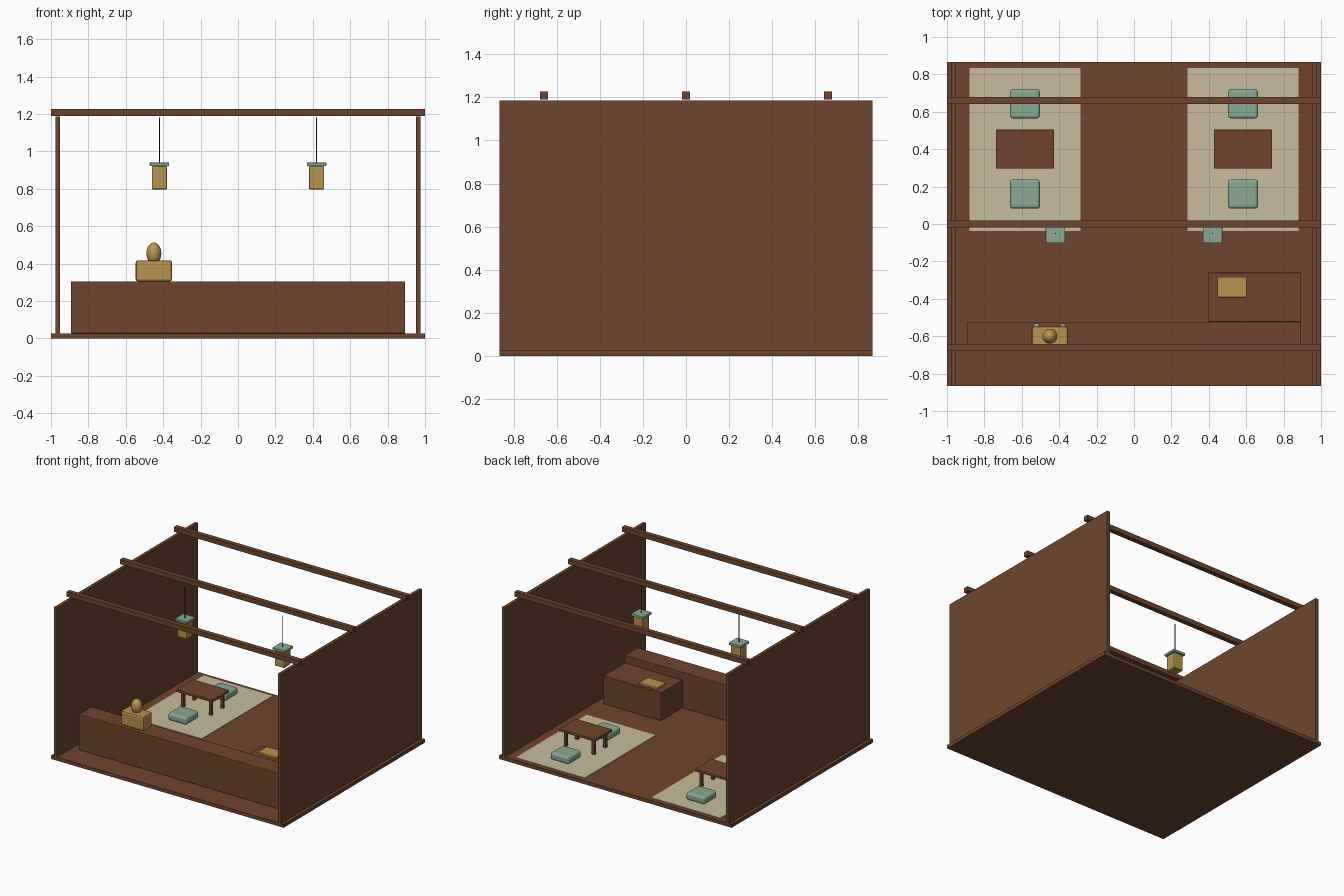
import bpy, bmesh, math

if "Cube" in bpy.data.objects:
    bpy.data.objects.remove(bpy.data.objects["Cube"])


def material(name, rgb):
    m = bpy.data.materials.new(name)
    m.diffuse_color = (*rgb, 1)
    m.use_nodes = True
    m.node_tree.nodes["Principled BSDF"].inputs["Base Color"].default_value = m.diffuse_color
    return m


WOOD = material("brown_wood", (0.156, 0.060, 0.026))
TAN = material("tan", (0.479, 0.292, 0.080))
GREEN = material("sage_green", (0.250, 0.402, 0.283))
STRAW = material("straw", (0.578, 0.503, 0.337))
DARK = material("dark_cord", (0.03, 0.015, 0.01))


def box(name, x, y, z, mat, bevel=0, segments=2):
    """Box from (min, max) ranges on each axis, with optional rounded edges."""
    bm = bmesh.new()
    bmesh.ops.create_cube(bm, size=1)
    for v in bm.verts:
        v.co = [(r[0] + r[1]) / 2 + c * (r[1] - r[0]) for r, c in zip((x, y, z), v.co)]
    if bevel:
        bmesh.ops.bevel(bm, geom=bm.edges[:], offset=bevel, segments=segments,
                        profile=0.5, affect='EDGES')
    me = bpy.data.meshes.new(name)
    bm.to_mesh(me)
    bm.free()
    me.materials.append(mat)
    ob = bpy.data.objects.new(name, me)
    bpy.context.collection.objects.link(ob)
    return ob


def around(c, half):
    return (c - half, c + half)


def ball(name, loc, scale, mat, segments=24, rings=16):
    bpy.ops.mesh.primitive_uv_sphere_add(segments=segments, ring_count=rings, radius=1, location=loc)
    ob = bpy.context.object
    ob.name = name
    ob.scale = scale
    ob.data.materials.append(mat)
    bpy.ops.object.shade_smooth()
    return ob


F = 0.027          # floor top
D = 0.867          # half depth

# Room shell
box("floor", (-1, 1), (-D, D), (0, F), WOOD)
for side, s in (("left", -1), ("right", 1)):
    box(side + "_wall", around(s * 0.963, 0.0125), (-D, D), (F, 1.186), WOOD)
for i, y in enumerate((-0.66, 0, 0.66)):
    box(f"ceiling_beam_{i + 1}", (-1, 1), around(y, 0.0185), (1.19, 1.227), WOOD)

# Counter with lower return and its tray
box("counter", (-0.893, 0.893), (-0.68, -0.523), (F, 0.305), WOOD, 0.005)
box("counter_return", (0.395, 0.893), (-0.523, -0.26), (F, 0.245), WOOD, 0.003)
box("counter_tray", (0.446, 0.602), (-0.392, -0.283), (0.245, 0.261), TAN, 0.003)

# Counter ornament: block, egg-shaped top, small rear knobs
box("ornament_base", (-0.547, -0.353), (-0.657, -0.548), (0.305, 0.418), TAN, 0.012)
ball("ornament_top", (-0.45, -0.60, 0.455), (0.04, 0.04, 0.058), TAN)
for side, s in (("left", -1), ("right", 1)):
    ball(side + "_ornament_knob", (-0.45 + s * 0.07, -0.545, 0.36), (0.017, 0.014, 0.017), GREEN, 16, 10)

# Seating areas and lanterns, mirrored left and right
for side, s in (("left", -1), ("right", 1)):
    cx = s * 0.583
    box(side + "_mat", around(cx, 0.297), (-0.037, 0.834), (F, 0.031), STRAW)
    box(side + "_table_top", around(cx, 0.156), around(0.4, 0.104), (0.146, 0.166), WOOD, 0.004)
    for i, (a, b) in enumerate(((-1, -1), (1, -1), (-1, 1), (1, 1))):
        box(f"{side}_table_leg_{i + 1}", around(cx + a * 0.12, 0.011),
            around(0.4 + b * 0.07, 0.011), (0.03, 0.148), WOOD)
    for where, y in (("rear", 0.643), ("front", 0.16)):
        c = box(f"{side}_{where}_cushion", around(cx, 0.08), around(y, 0.078),
                (0.03, 0.085), GREEN, 0.016, 3)

    lx = s * 0.42
    box(side + "_lantern_body", around(lx, 0.041), around(-0.05, 0.041), (0.797, 0.922), TAN, 0.007)
    box(side + "_lantern_cap", around(lx, 0.052), around(-0.05, 0.052), (0.922, 0.94), GREEN, 0.002)
    bpy.ops.mesh.primitive_cylinder_add(vertices=8, radius=0.003, depth=0.245,
                                        location=(lx, -0.05, 1.06))
    bpy.context.object.name = side + "_lantern_cord"
    bpy.context.object.data.materials.append(DARK)
